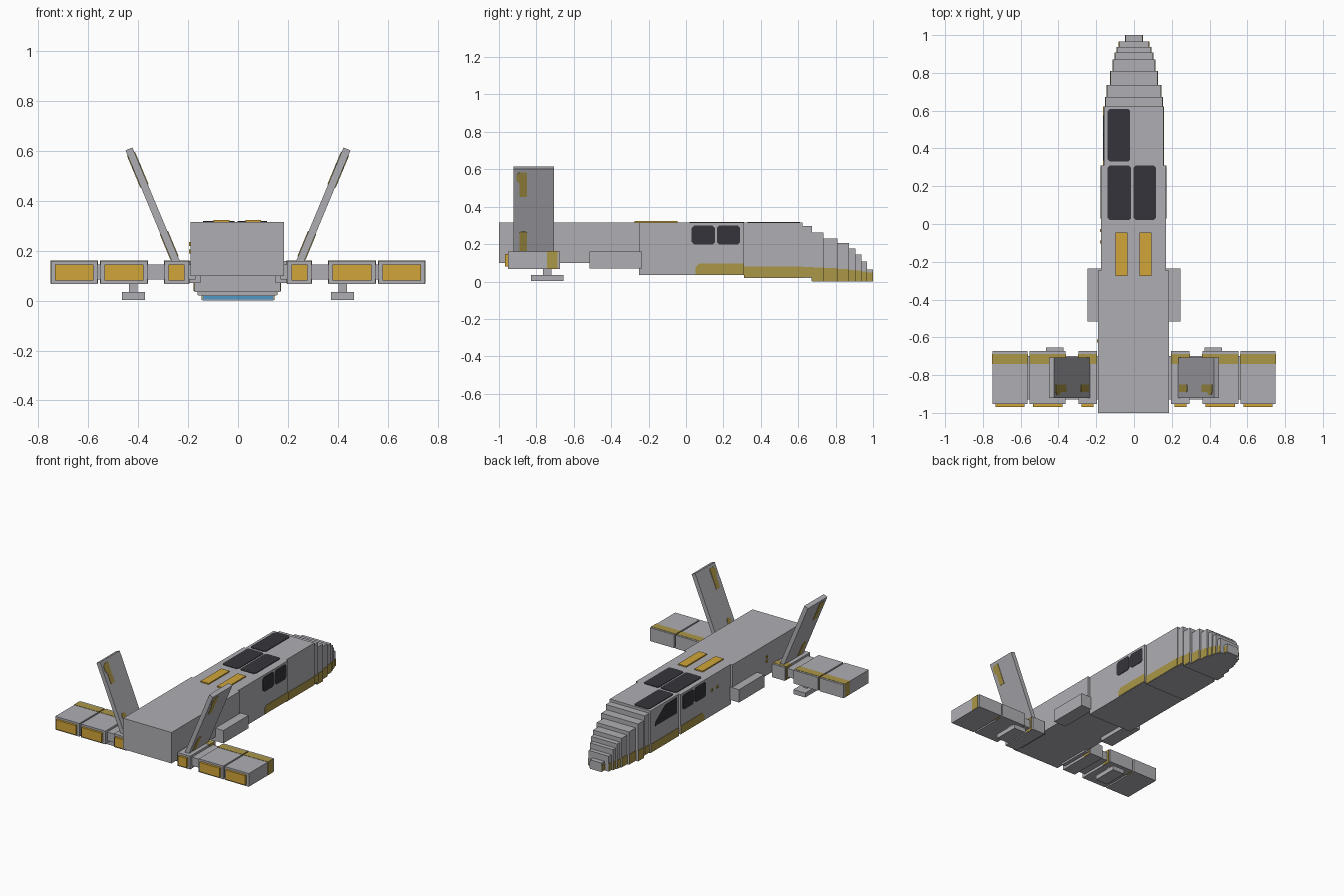
import bpy, bmesh
from mathutils import Vector


def material(name, rgb):
    m = bpy.data.materials.new(name)
    m.diffuse_color = (*rgb, 1)
    return m


GREY = material("hull grey", (0.43, 0.425, 0.455))
OLIVE = material("olive stripe", (0.41, 0.31, 0.065))
GOLD = material("gold vent", (0.64, 0.38, 0.04))
DARK = material("dark glass", (0.035, 0.034, 0.043))
BLUE = material("blue panel", (0.08, 0.31, 0.56))


def prism(name, pts, origin, u, v, depth, mat):
    """Polygon in the plane (u, v) at origin, extruded along u x v."""
    u, v, o = Vector(u), Vector(v), Vector(origin)
    n = u.cross(v).normalized() * depth
    bm = bmesh.new()
    low = [bm.verts.new(o + u * a + v * b) for a, b in pts]
    face = bm.faces.new(low)
    ext = bmesh.ops.extrude_face_region(bm, geom=[face])
    top = [g for g in ext["geom"] if isinstance(g, bmesh.types.BMVert)]
    bmesh.ops.translate(bm, verts=top, vec=n)
    bmesh.ops.recalc_face_normals(bm, faces=bm.faces)
    me = bpy.data.meshes.new(name)
    bm.to_mesh(me)
    bm.free()
    me.materials.append(mat)
    ob = bpy.data.objects.new(name, me)
    bpy.context.collection.objects.link(ob)
    return ob


def box(name, x0, x1, y0, y1, z0, z1, mat=GREY):
    x0, x1 = min(x0, x1), max(x0, x1)
    pts = [(x0, y0), (x1, y0), (x1, y1), (x0, y1)]
    return prism(name, pts, (0, 0, z0), (1, 0, 0), (0, 1, 0), z1 - z0, mat)


def chamfered(a0, a1, b0, b1, c):
    return [(a0 + c, b0), (a1 - c, b0), (a1, b0 + c), (a1, b1 - c),
            (a1 - c, b1), (a0 + c, b1), (a0, b1 - c), (a0, b0 + c)]


def side_plate(name, s, x, pts, mat, t=0.003):
    """Thin plate on the side face at |x|, outline in (y, z)."""
    ob = prism(name, pts, (s * x, 0, 0), (0, 1, 0), (0, 0, 1), s * t, mat)
    return ob


def top_plate(name, pts, mat, t):
    prism(name, pts, (0, 0, 0.315), (1, 0, 0), (0, 1, 0), t, mat)


# Fuselage
box("rear_fuselage", -0.19, 0.185, -1.0, -0.245, 0.098, 0.315)
box("middle_fuselage", -0.175, 0.17, -0.25, 0.31, 0.035, 0.315)
box("cockpit_fuselage", -0.16, 0.155, 0.31, 0.623, 0.02, 0.315)

# Stepped nose: y0, y1, half width, bottom, top, stripe top
nose = [(0.623, 0.673, 0.150, 0.02, 0.297, 0.078),
        (0.673, 0.735, 0.143, 0.0, 0.262, 0.076),
        (0.735, 0.810, 0.125, 0.0, 0.230, 0.072),
        (0.810, 0.872, 0.110, 0.0, 0.205, 0.068),
        (0.872, 0.907, 0.100, 0.0, 0.176, 0.062),
        (0.907, 0.937, 0.090, 0.0, 0.145, 0.058),
        (0.937, 0.967, 0.078, 0.0, 0.107, 0.054),
        (0.967, 1.000, 0.045, 0.0, 0.063, 0.048)]
for i, (y0, y1, w, z0, z1, st) in enumerate(nose):
    box(f"nose_step_{i + 1}", -w, w, y0, y1, z0, z1)
    for s in (-1, 1):
        side_plate("nose_stripe", s, w,
                   [(y0, z0 + .003), (y1, z0 + .003), (y1, st), (y0, st)], OLIVE)
prism("nose_rear_panel", [(-0.14, 0.004), (0.14, 0.004), (0.14, 0.019), (-0.14, 0.019)],
      (0, 0.673, 0), (1, 0, 0), (0, 0, 1), 0.003, BLUE)

# Lower stripes and side windows
for s in (-1, 1):
    x_mid = 0.17 if s > 0 else 0.175
    x_fwd = 0.155 if s > 0 else 0.16
    side_plate("middle_stripe", s, x_mid,
               [(0.05, 0.038), (0.31, 0.038), (0.31, 0.095), (0.07, 0.095), (0.05, 0.075)], OLIVE)
    side_plate("cockpit_stripe", s, x_fwd,
               [(0.31, 0.022), (0.623, 0.022), (0.623, 0.08), (0.31, 0.08)], OLIVE)
    for y in (0.03, 0.165):
        side_plate("side_window", s, x_mid,
                   chamfered(y, y + 0.125, 0.197, 0.3, 0.014), DARK)
side_plate("front_side_window", -1, 0.16,
           [(0.335, 0.19), (0.57, 0.19), (0.575, 0.21), (0.46, 0.295), (0.335, 0.3)], DARK)

# Roof windows and roof vents
top_plate("roof_window_front", chamfered(-0.14, -0.02, 0.33, 0.61, 0.012), DARK, 0.004)
top_plate("roof_window_left", chamfered(-0.14, -0.015, 0.02, 0.31, 0.012), DARK, 0.004)
top_plate("roof_window_right", chamfered(-0.002, 0.116, 0.02, 0.31, 0.012), DARK, 0.004)
for x in (-0.098, 0.03):
    box("roof_vent", x, x + 0.063, -0.275, -0.045, 0.31, 0.323, GOLD)

# Small thrusters on the left side
for x, y, z in ((0.175, -0.035, 0.215), (0.175, -0.095, 0.215),
                (0.19, -0.62, 0.198), (0.19, -0.62, 0.228)):
    box("small_thruster", -x - 0.006, -x, y - 0.008, y + 0.008, z - 0.008, z + 0.008, GOLD)

# Mirrored parts: side blocks, engine pods, landing feet, fins
for s in (-1, 1):
    box("side_block", s * 0.15, s * 0.247, -0.515, -0.235, 0.07, 0.16)
    box("engine_spar", s * 0.17, s * 0.60, -0.93, -0.70, 0.085, 0.145)
    for a, b in ((0.197, 0.295), (0.362, 0.552), (0.563, 0.75)):
        box("engine_pod", s * a, s * b, -0.952, -0.673, 0.067, 0.16)
        box("pod_band", s * (a - 0.002), s * (b + 0.002), -0.742, -0.687, 0.068, 0.162, OLIVE)
        box("pod_exhaust", s * (a + 0.017), s * (b - 0.017), -0.968, -0.95, 0.08, 0.146, GOLD)

    box("foot_strut", s * 0.402, s * 0.437, -0.765, -0.72, 0.03, 0.07)
    box("landing_foot", s * 0.373, s * 0.466, -0.83, -0.655, 0.003, 0.034)

    # Tilted fin, built in its own plane
    up = Vector((s * 0.385, 0, 0.923)).normalized()
    out = Vector((s * up.z, 0, -abs(up.x)))
    base = Vector((s * 0.25, 0, 0.16))
    fin = [(-0.922, -0.02), (-0.706, -0.02), (-0.706, 0.486), (-0.922, 0.486)]
    along = Vector((0, 1, 0))
    sign = 1 if along.cross(up).dot(out) > 0 else -1
    prism("tail_fin", fin, base - out * 0.015, along, up, sign * 0.03, GREY)
    marks = ([(-0.89, 0.325), (-0.85, 0.325), (-0.85, 0.465), (-0.89, 0.465),
              (-0.905, 0.45), (-0.905, 0.415), (-0.89, 0.40)],
             [(-0.89, 0.012), (-0.85, 0.012), (-0.85, 0.115), (-0.86, 0.122),
              (-0.88, 0.122), (-0.89, 0.115)])
    for pts in marks:
        for side in (-1, 1):
            prism("fin_mark", pts, base + out * 0.015 * side, along, up,
                  sign * side * 0.003, OLIVE)
